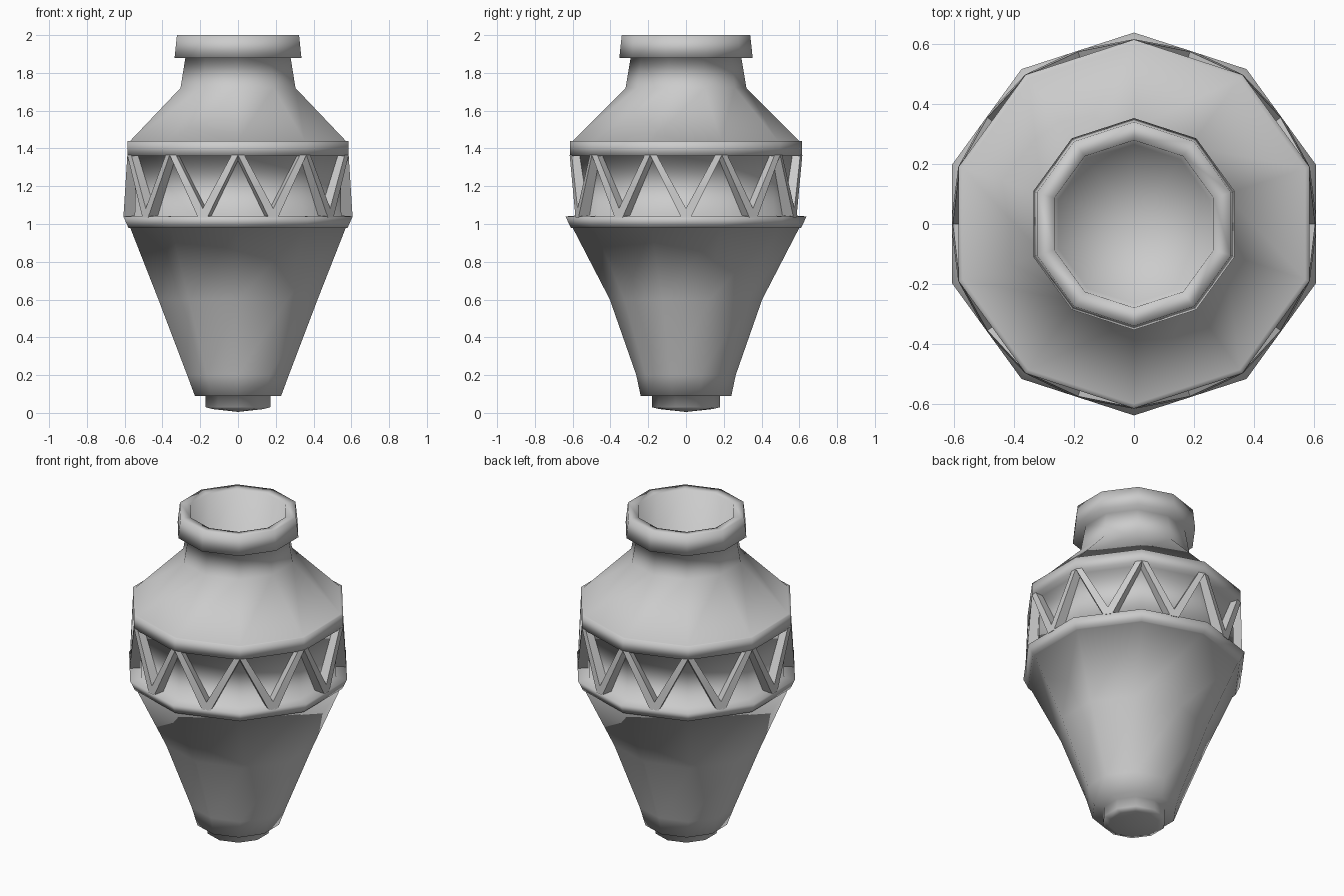
import bpy, bmesh, math
from mathutils import Vector

if "Cube" in bpy.data.objects:
    bpy.data.objects.remove(bpy.data.objects["Cube"])

SIDES = 10
STEP = 2 * math.pi / SIDES
APO = math.cos(STEP / 2)   # face-middle radius relative to corner radius


def ring_point(r, z, k, depth=1.0):
    a = -math.pi / 2 + STEP * k
    return Vector((r * math.cos(a), r * depth * math.sin(a), z))


def finish(name, bm, smooth):
    bmesh.ops.recalc_face_normals(bm, faces=bm.faces)
    for f in bm.faces:
        f.smooth = smooth
    me = bpy.data.meshes.new(name)
    bm.to_mesh(me)
    bm.free()
    ob = bpy.data.objects.new(name, me)
    bpy.context.collection.objects.link(ob)
    return ob


def turned(name, profile):
    """Turn a (radius, z[, y scale]) profile into a ten-sided closed solid."""
    bm = bmesh.new()
    rings = []
    for r, z, *depth in profile:
        if r == 0:
            rings.append([bm.verts.new((0, 0, z))] * SIDES)
        else:
            rings.append([bm.verts.new(ring_point(r, z, k, *depth)) for k in range(SIDES)])
    for a, b in zip(rings, rings[1:]):
        for k in range(SIDES):
            n = (k + 1) % SIDES
            bm.faces.new(list(dict.fromkeys((a[k], a[n], b[n], b[k]))))
    return finish(name, bm, True)


# Whole vessel: foot, tapered body, recessed band, shoulder, neck, lip, hollow
turned("vase", [
    (0, 0.005), (0.14, 0.02), (0.18, 0.03), (0.18, 0.09),      # foot
    (0.24, 0.09), (0.283, 0.2, 0.93), (0.443, 0.6, 0.91),      # body
    (0.6, 0.98), (0.61, 0.98), (0.638, 1.04), (0.575, 1.045),  # lower band rim
    (0.57, 1.36), (0.615, 1.36), (0.615, 1.44),                # recess, upper rim
    (0.6, 1.44), (0.32, 1.72), (0.293, 1.88),                  # shoulder, neck
    (0.353, 1.88), (0.34, 2.0), (0.279, 1.995),                # lip
    (0.265, 1.76), (0, 1.75)])                                 # hollow

# Zigzag lattice: two struts per face, from its top corners to its lower middle
bm = bmesh.new()
half = 0.026
for k in range(SIDES):
    low = ring_point(0.638 * APO, 1.035, k + 0.5)
    side = (ring_point(1, 0, k + 1) - ring_point(1, 0, k)).normalized()
    depth = ring_point(0.075, 0, k + 0.5)
    for corner, inward in ((k, 1), (k + 1, -1)):
        top = ring_point(0.616, 1.365, corner)
        # the top end stays on its own side of the corner
        ends = [(top, 0, 0.036 * inward), (low, -half * inward, half * inward)]
        vs = []
        for p, s0, s1 in ends:
            for s, d in ((s0, 0), (s1, 0), (s1, 1), (s0, 1)):
                vs.append(bm.verts.new(p + side * s - depth * d))
        for i in range(4):
            j = (i + 1) % 4
            bm.faces.new((vs[i], vs[j], vs[j + 4], vs[i + 4]))
        bm.faces.new(vs[:4])
        bm.faces.new(vs[4:])
finish("band_lattice", bm, False)
